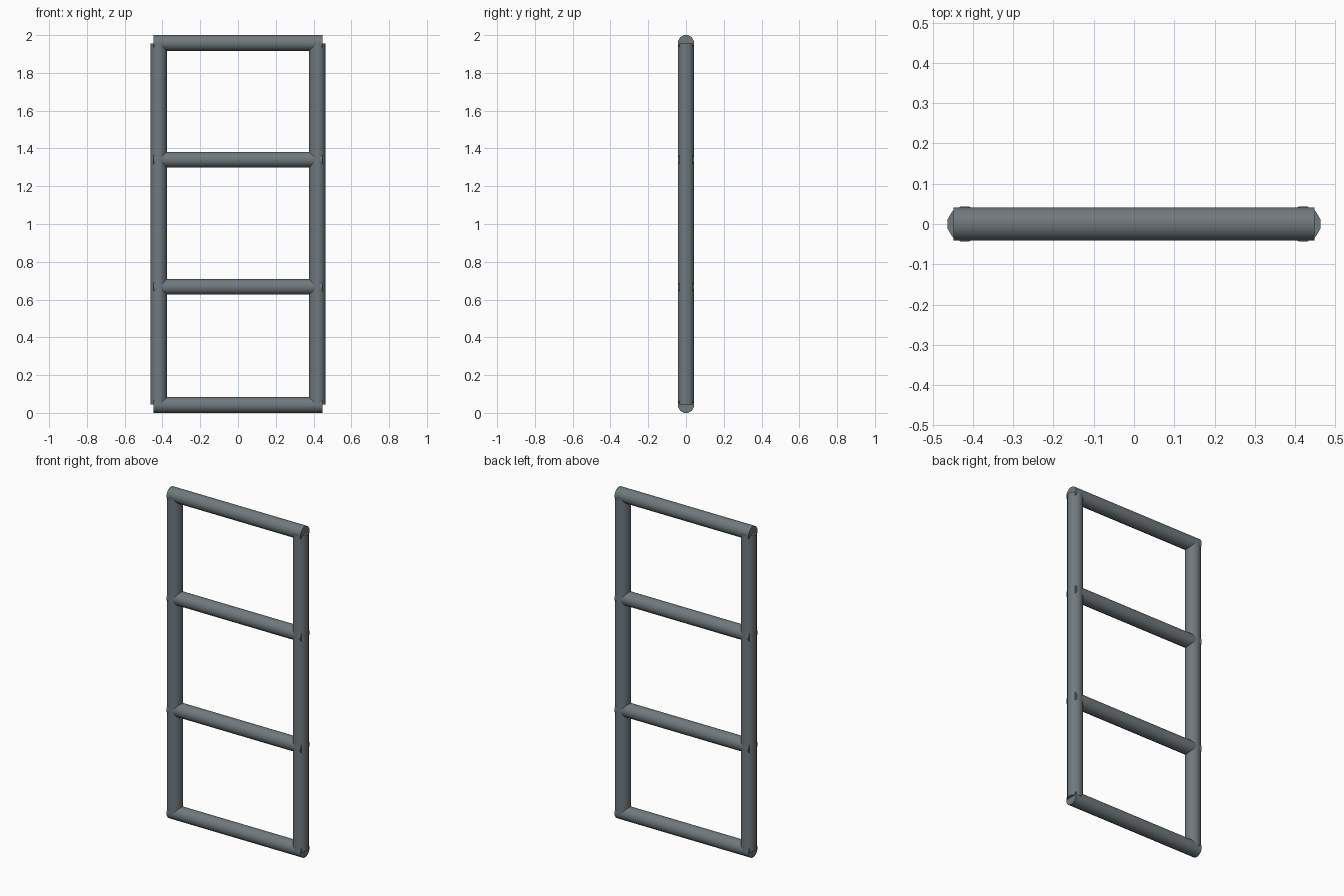
import bpy
import math

if "Cube" in bpy.data.objects:
    bpy.data.objects.remove(bpy.data.objects["Cube"])

SIDES = 12
RAIL_X = 0.42
HALF_STEP = math.pi / SIDES

steel = bpy.data.materials.new("steel grey")
steel.diffuse_color = (0.165, 0.19, 0.203, 1.0)
steel.use_nodes = True
steel.node_tree.nodes["Principled BSDF"].inputs["Base Color"].default_value = steel.diffuse_color


def tube(name, location, length, apothem, along_x=False):
    """Closed tube with flat facets facing the main axes, along z or x."""
    radius = apothem / math.cos(HALF_STEP)
    bpy.ops.mesh.primitive_cylinder_add(vertices=SIDES, radius=radius, depth=length)
    tube_obj = bpy.context.object
    tube_obj.name = name
    tube_obj.rotation_euler = (0, 0, HALF_STEP)
    bpy.ops.object.transform_apply(location=False, rotation=True, scale=False)
    if along_x:
        tube_obj.rotation_euler = (0, math.pi / 2, 0)
        bpy.ops.object.transform_apply(location=False, rotation=True, scale=False)
    tube_obj.location = location
    tube_obj.data.materials.append(steel)
    bpy.ops.object.shade_smooth_by_angle(angle=math.radians(40))
    return tube_obj


# Upright side rails
for side, x in (("left", -RAIL_X), ("right", RAIL_X)):
    tube(f"{side}_rail", (x, 0, 1.0), 1.91, 0.043)

# Cross rungs, from bottom to top
for name, z in (("bottom_rung", 0.0415), ("lower_rung", 0.667),
                ("upper_rung", 1.341), ("top_rung", 1.9585)):
    tube(name, (0, 0, z), 0.896, 0.0415, along_x=True)
